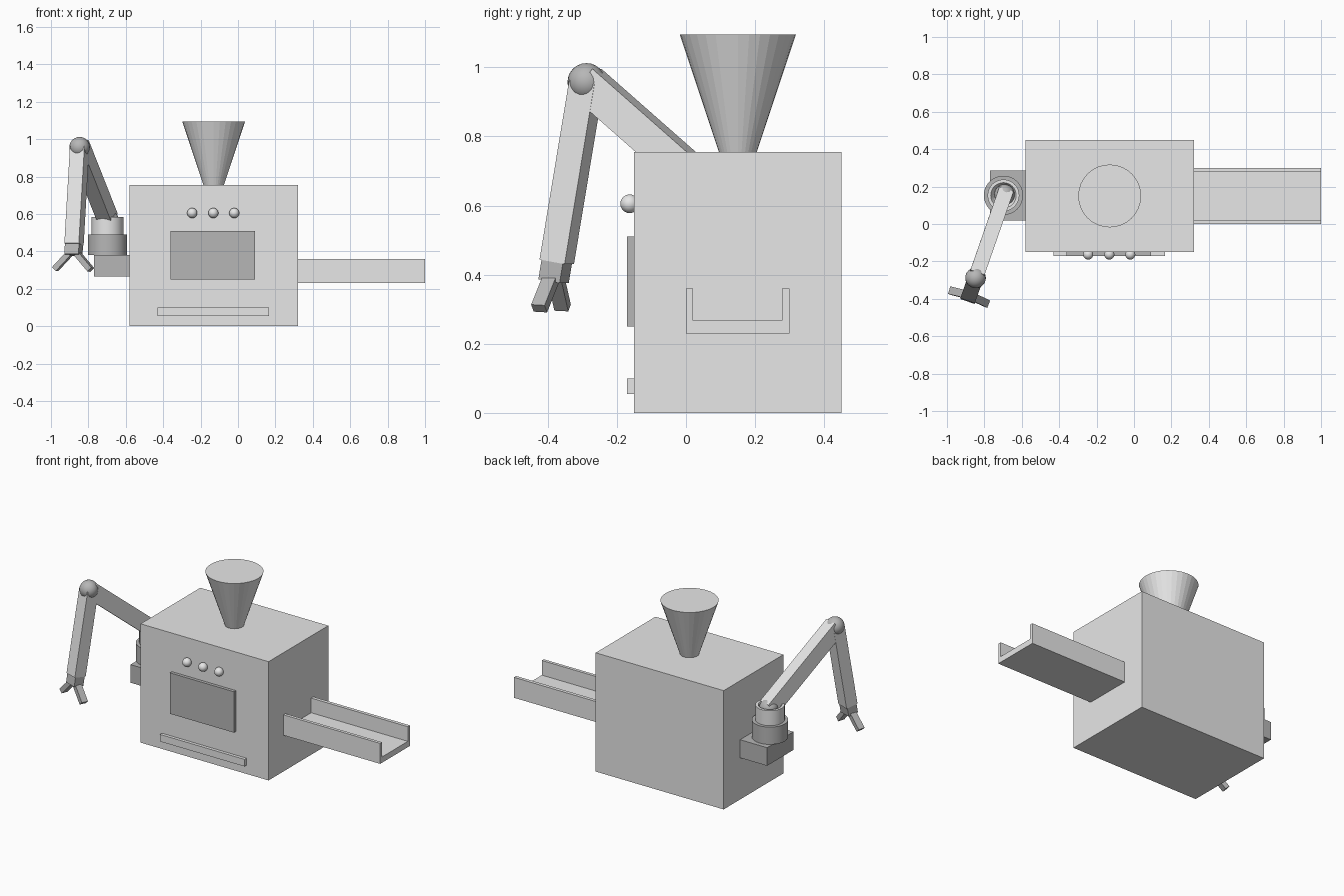
import bpy, bmesh, math
from mathutils import Vector, Matrix

if "Cube" in bpy.data.objects:
    bpy.data.objects.remove(bpy.data.objects["Cube"])


def material(name, v):
    m = bpy.data.materials.new(name)
    m.diffuse_color = (v, v, v, 1)
    m.use_nodes = True
    m.node_tree.nodes["Principled BSDF"].inputs["Base Color"].default_value = m.diffuse_color
    return m


LIGHT = material("light grey", 0.8)
DARK = material("mid grey", 0.47)


def finish(name, bm, mat, smooth=None):
    bmesh.ops.recalc_face_normals(bm, faces=bm.faces[:])
    me = bpy.data.meshes.new(name)
    bm.to_mesh(me)
    bm.free()
    me.materials.append(mat)
    ob = bpy.data.objects.new(name, me)
    bpy.context.collection.objects.link(ob)
    if smooth:
        bpy.ops.object.select_all(action='DESELECT')
        ob.select_set(True)
        bpy.context.view_layer.objects.active = ob
        bpy.ops.object.shade_smooth_by_angle(angle=math.radians(smooth))
    return ob


def box(name, lo, hi, mat):
    lo, hi = Vector(lo), Vector(hi)
    bm = bmesh.new()
    bmesh.ops.create_cube(bm, size=1)
    bmesh.ops.scale(bm, vec=hi - lo, verts=bm.verts)
    bmesh.ops.translate(bm, vec=(lo + hi) / 2, verts=bm.verts)
    return finish(name, bm, mat)


# Horizontal axis across the arm's swing plane
ACROSS = Vector((0.943, -0.332, 0)).normalized()
SWING = Vector((0.332, 0.943, 0)).normalized()


def beam(name, a, b, w, h, mat, side=ACROSS, flat=False):
    """Rectangular bar from a to b; w across the swing plane, h within it."""
    a, b = Vector(a), Vector(b)
    d = (b - a).normalized()
    if flat:
        n = (SWING - d * SWING.dot(d)).normalized()
        s = n.cross(d)
    else:
        s = (side - d * side.dot(d)).normalized()
        n = d.cross(s)
    rot = Matrix((s, n, d)).transposed().to_4x4()
    bm = bmesh.new()
    bmesh.ops.create_cube(bm, size=1)
    bmesh.ops.scale(bm, vec=(w, h, (b - a).length), verts=bm.verts)
    bmesh.ops.transform(bm, matrix=Matrix.Translation((a + b) / 2) @ rot, verts=bm.verts)
    return finish(name, bm, mat)


def ball(name, c, r, mat):
    bm = bmesh.new()
    bmesh.ops.create_uvsphere(bm, u_segments=24, v_segments=12, radius=r)
    bmesh.ops.translate(bm, vec=c, verts=bm.verts)
    return finish(name, bm, mat, 40)


def lathe(name, cx, cy, profile, mat, n=32, smooth=None):
    """Spin (radius, z) points about a vertical axis."""
    bm = bmesh.new()
    rings = []
    for r, z in profile:
        rings.append([bm.verts.new((cx + r * math.cos(2 * math.pi * i / n),
                                    cy + r * math.sin(2 * math.pi * i / n), z))
                      for i in range(n)])
    for p, q in zip(rings, rings[1:]):
        for i in range(n):
            j = (i + 1) % n
            bm.faces.new((p[i], p[j], q[j], q[i]))
    bm.faces.new(rings[0][::-1])
    bm.faces.new(rings[-1])
    return finish(name, bm, mat, smooth)


# Machine body and front details
box("body", (-0.58, -0.15, 0), (0.32, 0.45, 0.755), LIGHT)
box("front_window", (-0.36, -0.17, 0.25), (0.09, -0.15, 0.51), DARK)
box("front_bar", (-0.43, -0.17, 0.055), (0.165, -0.15, 0.10), LIGHT)
for k, x in enumerate((-0.245, -0.132, -0.02)):
    ball(f"button_{k + 1}", (x, -0.163, 0.605), 0.027, LIGHT)

# Hopper on top
lathe("hopper", -0.13, 0.15, [(0.055, 0.755), (0.168, 1.095)], LIGHT)

# Output chute: U-shaped profile pushed out along x
U = [(0, 0.23), (0.30, 0.23), (0.30, 0.36), (0.278, 0.36),
     (0.278, 0.267), (0.02, 0.267), (0.02, 0.36), (0, 0.36)]
bm = bmesh.new()
face = bm.faces.new([bm.verts.new((0.32, y, z)) for y, z in U])
ext = bmesh.ops.extrude_face_region(bm, geom=[face], use_keep_orig=True)
bmesh.ops.translate(bm, vec=(0.68, 0, 0),
                    verts=[v for v in ext["geom"] if isinstance(v, bmesh.types.BMVert)])
finish("output_chute", bm, LIGHT)

# Arm mount and turntable with a hollow socket
box("arm_bracket", (-0.77, 0.02, 0.265), (-0.58, 0.285, 0.38), DARK)
lathe("turntable_base", -0.698, 0.153, [(0.105, 0.38), (0.105, 0.49)], DARK, smooth=30)
lathe("shoulder_socket", -0.698, 0.153,
      [(0.085, 0.49), (0.085, 0.585), (0.068, 0.585), (0.052, 0.557), (0.02, 0.54)],
      LIGHT, smooth=30)

# Jointed arm
shoulder = Vector((-0.692, 0.157, 0.565))
elbow = Vector((-0.847, -0.288, 0.957))
wrist = Vector((-0.877, -0.374, 0.437))
palm = wrist + (wrist - elbow).normalized() * 0.057
ball("shoulder_joint", shoulder, 0.055, DARK)
beam("upper_arm", shoulder, elbow, 0.08, 0.10, LIGHT)
ball("elbow_joint", elbow, 0.055, DARK)
beam("forearm", elbow, wrist, 0.082, 0.078, LIGHT)
beam("wrist_block", wrist, palm, 0.08, 0.066, DARK)

# Two-finger gripper
tips = {"left_finger": (-1, (-0.978, -0.357, 0.305)),
        "right_finger": (1, (-0.787, -0.425, 0.302))}
for name, (s, tip) in tips.items():
    beam(name, palm + ACROSS * 0.023 * s + Vector((0, 0, 0.006)), tip, 0.03, 0.042, DARK, flat=True)
